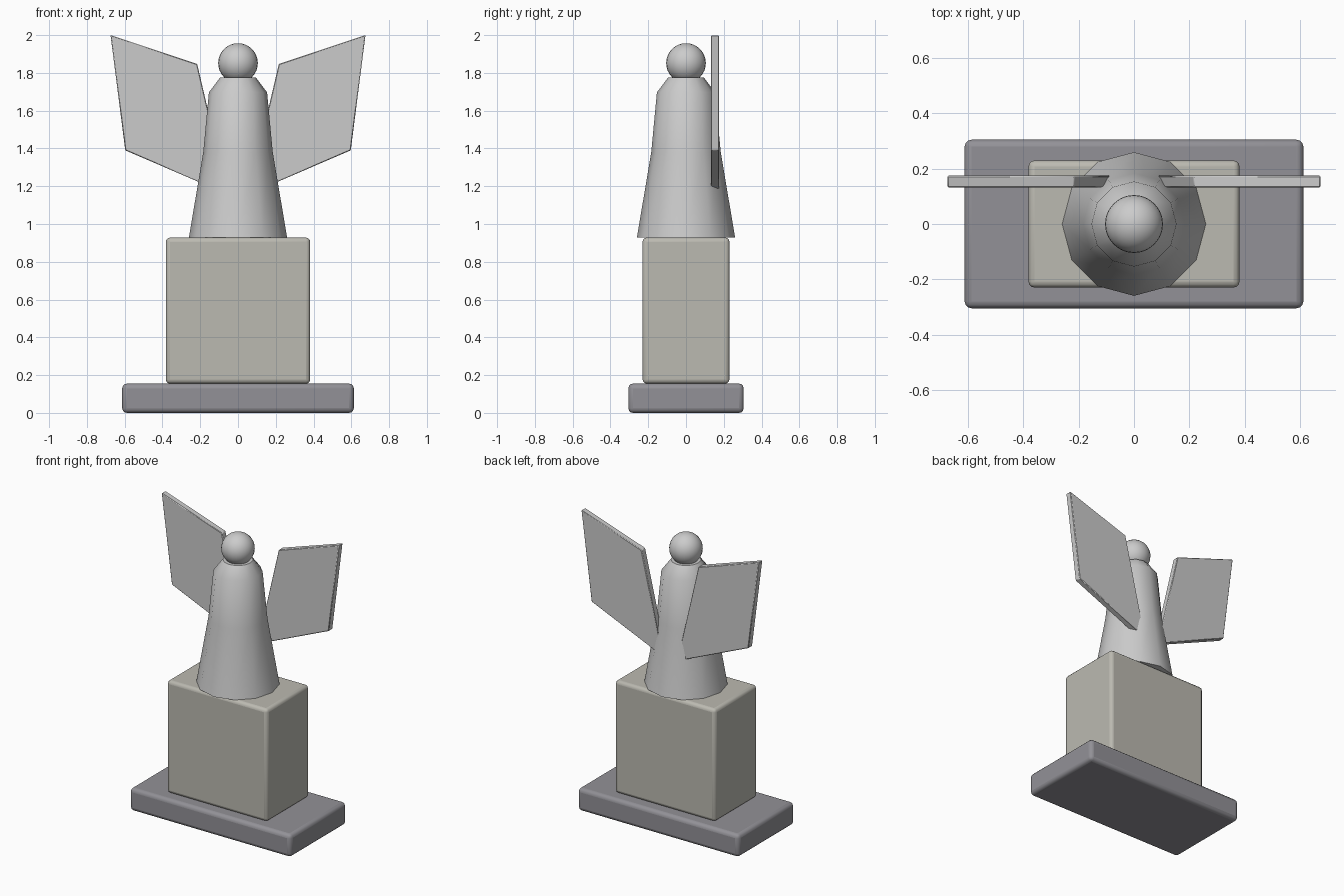
import bpy, bmesh, math

if "Cube" in bpy.data.objects:
    bpy.data.objects.remove(bpy.data.objects["Cube"])


def material(name, rgb):
    m = bpy.data.materials.new(name)
    m.diffuse_color = (*rgb, 1)
    m.use_nodes = True
    m.node_tree.nodes["Principled BSDF"].inputs["Base Color"].default_value = m.diffuse_color
    return m


def add_object(name, bm, mat=None, bevel=0, segments=2):
    bmesh.ops.recalc_face_normals(bm, faces=bm.faces)
    mesh = bpy.data.meshes.new(name)
    bm.to_mesh(mesh)
    bm.free()
    ob = bpy.data.objects.new(name, mesh)
    bpy.context.collection.objects.link(ob)
    if mat:
        mesh.materials.append(mat)
    if bevel:
        mod = ob.modifiers.new("soft_edges", 'BEVEL')
        mod.width, mod.segments = bevel, segments
    bpy.ops.object.select_all(action='DESELECT')
    ob.select_set(True)
    bpy.context.view_layer.objects.active = ob
    bpy.ops.object.shade_smooth_by_angle(angle=math.radians(35))
    return ob


def block(name, sx, sy, z0, z1, mat, bevel):
    bm = bmesh.new()
    bmesh.ops.create_cube(bm, size=1)
    for v in bm.verts:
        v.co = (v.co.x * sx, v.co.y * sy, z0 + (v.co.z + 0.5) * (z1 - z0))
    return add_object(name, bm, mat, bevel, 3)


def lathe(name, profile, sides):
    bm = bmesh.new()
    rings = [[bm.verts.new((r * math.cos(math.tau * i / sides),
                            r * math.sin(math.tau * i / sides), z))
              for i in range(sides)] for r, z in profile]
    for a, b in zip(rings, rings[1:]):
        for i in range(sides):
            j = (i + 1) % sides
            bm.faces.new((a[i], a[j], b[j], b[i]))
    bm.faces.new(rings[0][::-1])
    bm.faces.new(rings[-1])
    return add_object(name, bm)


def wing(name, side):
    outline = [(0.675, 2.0), (0.597, 1.39), (0.055, 1.157), (0.216, 1.847)]
    bm = bmesh.new()
    front, back = [[bm.verts.new((side * x, y, z)) for x, z in outline]
                   for y in (0.132, 0.175)]
    bm.faces.new(front)
    bm.faces.new(back[::-1])
    for i in range(4):
        j = (i + 1) % 4
        bm.faces.new((front[i], front[j], back[j], back[i]))
    return add_object(name, bm, None, 0.004, 1)


# Stepped stone pedestal
block("base_slab", 1.226, 0.61, 0, 0.155, material("dark_stone", (0.29, 0.285, 0.31)), 0.025)
block("plinth", 0.764, 0.46, 0.155, 0.928, material("warm_stone", (0.5, 0.49, 0.44)), 0.022)

# Twelve-sided robe with sloped shoulders
lathe("robed_body", [(0.26, 0.928), (0.184, 1.38), (0.154, 1.697), (0.095, 1.775)], 12)

# Round head
bm = bmesh.new()
bmesh.ops.create_uvsphere(bm, u_segments=24, v_segments=16, radius=0.105)
bmesh.ops.translate(bm, verts=bm.verts, vec=(0, 0, 1.852))
add_object("head", bm)

# Pair of flat wings behind the body
for label, side in (("right", 1), ("left", -1)):
    wing(label + "_wing", side)
